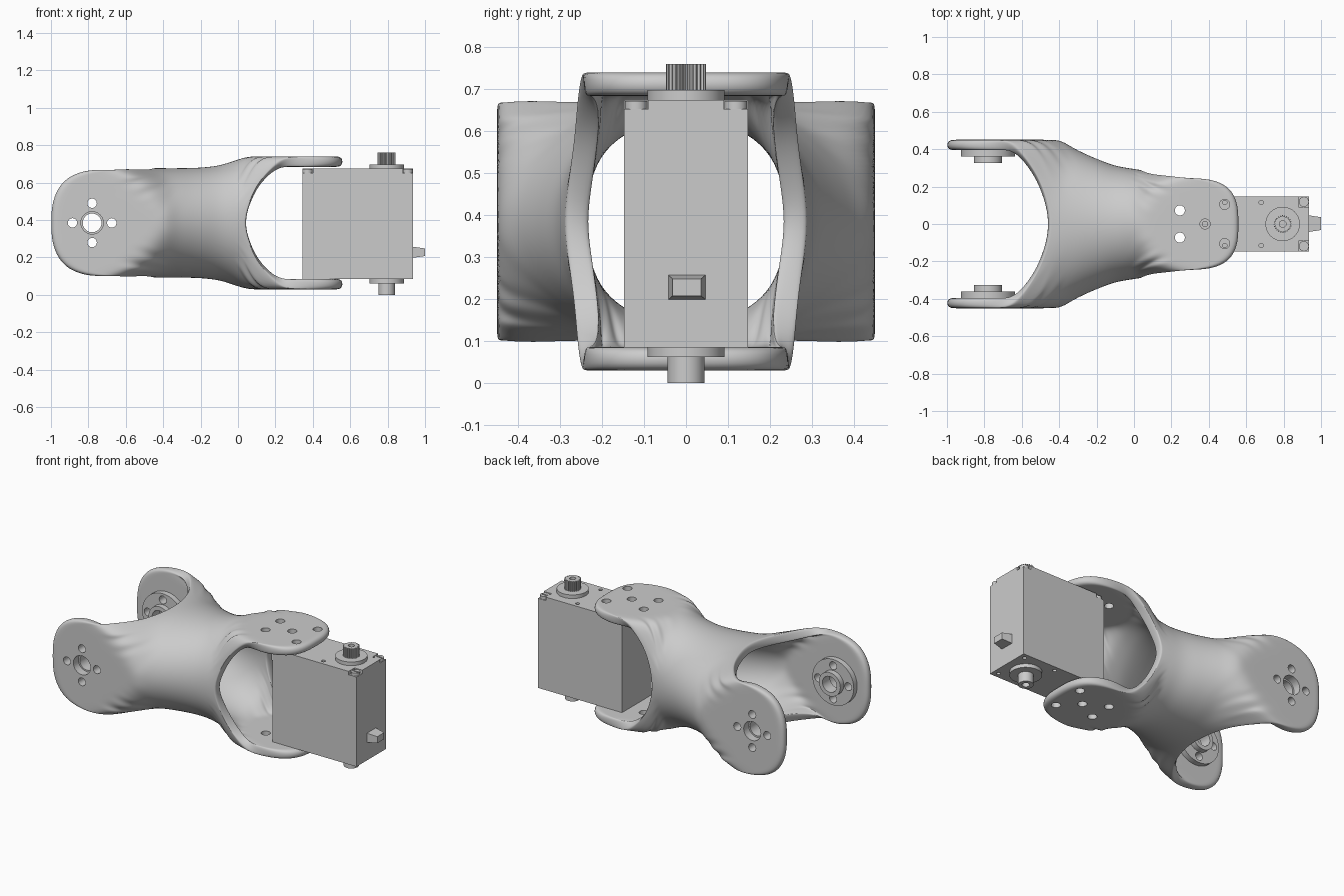
import bpy, bmesh, math
from mathutils import Vector

if "Cube" in bpy.data.objects:
    bpy.data.objects.remove(bpy.data.objects["Cube"])

MID = 0.385       # height of the long axis
WAIST = -0.18     # where the two flares meet

grey = bpy.data.materials.new("plain grey")
grey.use_nodes = True
grey.diffuse_color = (0.6, 0.6, 0.6, 1)
grey.node_tree.nodes["Principled BSDF"].inputs["Base Color"].default_value = (0.6, 0.6, 0.6, 1)


def make(name, bm):
    bmesh.ops.recalc_face_normals(bm, faces=bm.faces)
    mesh = bpy.data.meshes.new(name)
    bm.to_mesh(mesh)
    bm.free()
    mesh.materials.append(grey)
    obj = bpy.data.objects.new(name, mesh)
    bpy.context.collection.objects.link(obj)
    return obj


def add_cyl(bm, start, end, r, segs=32):
    start, end = Vector(start), Vector(end)
    d = end - start
    mat = d.to_track_quat('Z', 'Y').to_matrix().to_4x4()
    mat.translation = (start + end) / 2
    bmesh.ops.create_cone(bm, cap_ends=True, segments=segs, radius1=r, radius2=r,
                          depth=d.length, matrix=mat)


def add_box(bm, lo, hi):
    verts = bmesh.ops.create_cube(bm, size=1)["verts"]
    for v in verts:
        v.co = Vector([lo[i] if v.co[i] < 0 else hi[i] for i in range(3)])
    return verts


def lathe(name, profile, origin, axis, segs=48):
    """Ring-shaped solid: closed (radius, height) profile spun about an axis."""
    bm = bmesh.new()
    rot = Vector(axis).to_track_quat('Z', 'Y')
    rings = []
    for i in range(segs):
        a = math.tau * i / segs
        rings.append([bm.verts.new(Vector(origin) + rot @ Vector(
            (r * math.cos(a), r * math.sin(a), h))) for r, h in profile])
    n = len(profile)
    for i in range(segs):
        p, q = rings[i], rings[(i + 1) % segs]
        for j in range(n):
            bm.faces.new((p[j], q[j], q[(j + 1) % n], p[(j + 1) % n]))
    return make(name, bm)


def cut(obj, cutter):
    mod = obj.modifiers.new("cut", 'BOOLEAN')
    mod.operation, mod.solver, mod.object = 'DIFFERENCE', 'EXACT', cutter


def finish(obj, angle=35):
    bpy.ops.object.select_all(action='DESELECT')
    obj.select_set(True)
    bpy.context.view_layer.objects.active = obj
    if obj.modifiers:
        bpy.ops.object.convert(target='MESH')
    bpy.ops.object.shade_smooth_by_angle(angle=math.radians(angle))


def smooth_curve(pts, x):
    """Smooth curve through (x, value) points, flat outside them."""
    if x <= pts[0][0]:
        return pts[0][1]
    if x >= pts[-1][0]:
        return pts[-1][1]
    i = max(k for k in range(len(pts) - 1) if pts[k][0] <= x)

    def slope(k):
        p, q = pts[max(k - 1, 0)], pts[min(k + 1, len(pts) - 1)]
        return (q[1] - p[1]) / (q[0] - p[0])
    (x0, v0), (x1, v1) = pts[i], pts[i + 1]
    w = x1 - x0
    s = (x - x0) / w
    return (v0 * (1 + 2 * s) * (1 - s) ** 2 + slope(i) * w * s * (1 - s) ** 2
            + v1 * s * s * (3 - 2 * s) + slope(i + 1) * w * s * s * (s - 1))


# Bracket: elliptical tube flaring into two side arms and two upright plates
half_width = [(-.77, 2.2), (-.68, 1.7), (-.61, 1.2), (-.53, .78), (-.48, .6), (-.41, .44),
              (-.3, .365), (-.2, .32), (-.1, .285), (.02, .265), (.17, .245), (.3, .25)]
half_height = [(-.8, .303), (-.6, .28), (-.45, .2675), (-.23, .2675), (-.1, .28), (-.02, .305),
               (.04, .34), (.07, .45), (.11, .62), (.19, .98), (.26, 1.6), (.36, 2.1)]
# Rims of one quarter as (x, angle from the flat): arm tip to throat
arm_rim = [(-1, 0), (-1, 18), (-.965, 40), (-.89, 60), (-.77, 75),
           (-.68, 74), (-.61, 72), (-.53, 70), (-.48, 76), (-.45, 90)]
plate_rim = [(.56, 0), (.56, 22), (.53, 45), (.46, 66), (.36, 80),
             (.26, 78), (.19, 73), (.11, 70), (.06, 76), (.035, 90)]
STEPS, Q = 15, 9


def stream(k):
    """One line of the shell, from the arm rim to the plate rim."""
    t0 = 90 * k / Q
    xa, ta = arm_rim[k]
    xp, tp = plate_rim[Q - k]
    line = []
    for i in range(-STEPS, STEPS + 1):
        s = abs(i) / STEPS
        xr, tr = (xa, ta) if i < 0 else (xp, 90 - tp)
        x = WAIST + (xr - WAIST) * s
        t = math.radians(t0 + (tr - t0) * s ** 3)
        y = min(.4225, smooth_curve(half_width, x) * math.cos(t))
        z = min(.3275, smooth_curve(half_height, x) * math.sin(t))
        line.append((x, y, z))
    return line


lines = [stream(k) for k in range(Q + 1)]
bm = bmesh.new()
grid = []
for j in range(4 * Q):
    m = j % (2 * Q)
    k = m if m <= Q else 2 * Q - m
    sy = -1 if Q < j < 3 * Q else 1
    sz = -1 if j > 2 * Q else 1
    grid.append([bm.verts.new((x, sy * y, MID + sz * z)) for x, y, z in lines[k]])
for j, p in enumerate(grid):
    q = grid[(j + 1) % len(grid)]
    for i in range(2 * STEPS):
        bm.faces.new((p[i], p[i + 1], q[i + 1], q[i]))
bracket = make("bracket", bm)
shell = bracket.modifiers.new("shell", 'SOLIDIFY')
shell.thickness, shell.offset = 0.056, 0
sub = bracket.modifiers.new("round", 'SUBSURF')
sub.levels = sub.render_levels = 2

# Hole cutters
HUB = (-.78, 0, MID)
bolts = bmesh.new()
for dx, dz in ((.105, 0), (-.105, 0), (0, .105), (0, -.105)):
    add_cyl(bolts, (HUB[0] + dx, -.6, MID + dz), (HUB[0] + dx, .6, MID + dz), .025, 24)
bolt_cutter = make("bolt_cutter", bolts)
PLATE_HOLES = [(.245, .073), (.245, -.073), (.38, 0), (.485, .105), (.485, -.105)]
holes = bmesh.new()
add_cyl(holes, (HUB[0], -.6, MID), (HUB[0], .6, MID), .06)
for x, y in PLATE_HOLES:
    add_cyl(holes, (x, y, -.1), (x, y, .9), .027, 24)
hole_cutter = make("hole_cutter", holes)
cut(bracket, bolt_cutter)
cut(bracket, hole_cutter)
finish(bracket)

# Horn discs inside the arms
for side, sy in (("left", 1), ("right", -1)):
    horn = lathe("horn_" + side, [(.05, .325), (.075, .325), (.075, .36), (.145, .36),
                                  (.145, .4), (.05, .4)], HUB, (0, sy, 0))
    cut(horn, bolt_cutter)
    finish(horn)

# Motor case with corner notches and screw pits
TOP, BOTTOM, SHAFT_X = .675, .085, .795
bm = bmesh.new()
add_box(bm, (.345, -.148, BOTTOM), (.935, .148, TOP))
case = make("motor_case", bm)
pits = bmesh.new()
for sy in (-1, 1):
    for x0, x1 in ((.3, .4), (.88, 1)):
        add_box(pits, (x0, min(.09 * sy, .2 * sy), .653), (x1, max(.09 * sy, .2 * sy), .8))
    for x in (.485, .68):
        for z in (TOP, BOTTOM):
            add_cyl(pits, (x, .115 * sy, z - .02), (x, .115 * sy, z + .02), .012, 16)
    add_cyl(pits, (.9, .115 * sy, BOTTOM - .02), (.9, .115 * sy, BOTTOM + .02), .012, 16)
for z in (TOP, BOTTOM):
    add_cyl(pits, (.38, 0, z - .02), (.38, 0, z + .02), .014, 16)
pit_cutter = make("pit_cutter", pits)
cut(case, pit_cutter)
finish(case)

# Slotted case screws
slots = bmesh.new()
for x in (.372, .908):
    for sy in (-1, 1):
        y = .119 * sy
        add_box(slots, (x - .019, y - .004, .664), (x + .019, y + .004, .7))
slot_cutter = make("slot_cutter", slots)
for end, x in (("inner", .372), ("outer", .908)):
    for side, sy in (("left", 1), ("right", -1)):
        bm = bmesh.new()
        add_cyl(bm, (x, .119 * sy, .65), (x, .119 * sy, .672), .027, 24)
        screw = make("case_screw_%s_%s" % (end, side), bm)
        cut(screw, slot_cutter)
        finish(screw)

# Bearing collars above and below
for name, z0, z1 in (("upper_collar", TOP - .005, .698), ("lower_collar", .062, BOTTOM + .005)):
    bm = bmesh.new()
    add_cyl(bm, (SHAFT_X, 0, z0), (SHAFT_X, 0, z1), .092, 48)
    finish(make(name, bm))

# Toothed output shaft
TEETH = 24
bm = bmesh.new()
ring = []
for i in range(TEETH * 4):
    r = .048 if i % 4 < 2 else .041
    a = math.tau * i / (TEETH * 4)
    ring.append(bm.verts.new((SHAFT_X + r * math.cos(a), r * math.sin(a), .69)))
face = bm.faces.new(ring)
top = bmesh.ops.extrude_face_region(bm, geom=[face])["geom"]
bmesh.ops.translate(bm, vec=(0, 0, .07), verts=[v for v in top if isinstance(v, bmesh.types.BMVert)])
shaft = make("toothed_shaft", bm)
bm = bmesh.new()
add_cyl(bm, (SHAFT_X, 0, .73), (SHAFT_X, 0, .8), .018, 24)
bore_cutter = make("bore_cutter", bm)
cut(shaft, bore_cutter)
finish(shaft, 20)

# Hollow pivot pin underneath
finish(lathe("pivot_pin", [(.022, 0), (.044, 0), (.044, .065), (.022, .065)],
             (SHAFT_X, 0, 0), (0, 0, 1), 32))

# Tapered cable plug
bm = bmesh.new()
for v in add_box(bm, (.93, -.043, .198), (1.0, .047, .258)):
    if v.co.x > .95:
        v.co.y = .002 + (v.co.y - .002) * .76
        v.co.z = .228 + (v.co.z - .228) * .68
finish(make("cable_plug", bm))

# Remove the cutters
for cutter in (bolt_cutter, hole_cutter, pit_cutter, slot_cutter, bore_cutter):
    bpy.data.objects.remove(cutter)
